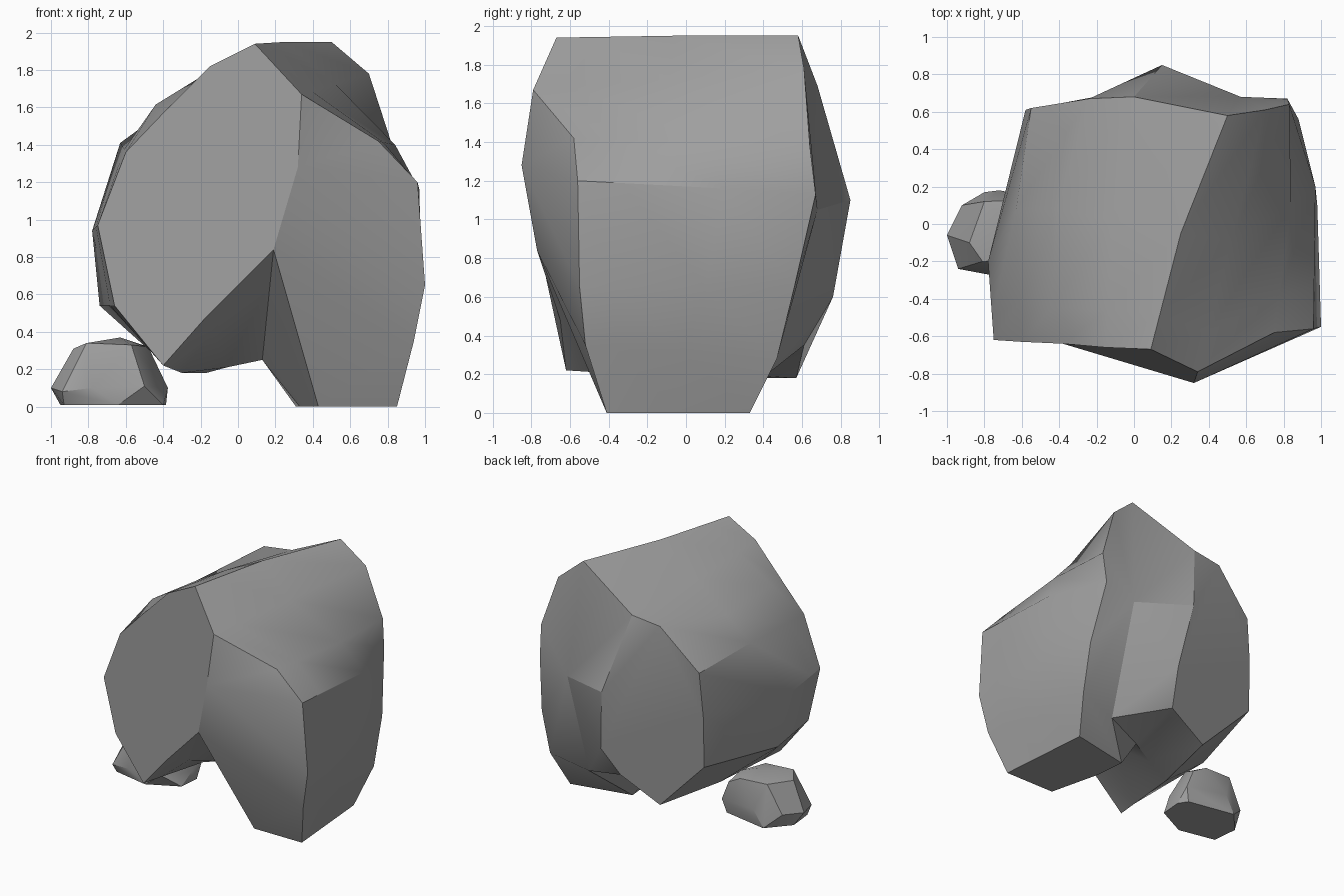
import bpy, bmesh, math
from mathutils import Vector

cube = bpy.data.objects.get("Cube")
if cube:
    bpy.data.objects.remove(cube, do_unlink=True)

GREY = (0.35, 0.35, 0.35, 1)
rock_mat = bpy.data.materials.new("stone grey")
rock_mat.use_nodes = True
rock_mat.diffuse_color = GREY
rock_mat.node_tree.nodes["Principled BSDF"].inputs["Base Color"].default_value = GREY


def finish(name, bm, angle):
    """Turn a bmesh into a shaded stone object."""
    bmesh.ops.recalc_face_normals(bm, faces=bm.faces)
    mesh = bpy.data.meshes.new(name)
    bm.to_mesh(mesh)
    bm.free()
    mesh.materials.append(rock_mat)
    obj = bpy.data.objects.new(name, mesh)
    bpy.context.collection.objects.link(obj)
    bpy.ops.object.select_all(action='DESELECT')
    obj.select_set(True)
    bpy.context.view_layer.objects.active = obj
    bpy.ops.object.shade_smooth_by_angle(angle=math.radians(angle))
    return obj


# Boulder outline, clockwise from the crest: front, middle and back sections
front = [Vector(p) for p in (
    (.09, -.67, 1.94), (.34, -.79, 1.67), (.75, -.58, 1.42), (.96, -.56, 1.2),
    (1, -.55, .65), (.94, -.52, .35), (.85, -.41, 0), (.43, -.41, 0),
    (.19, -.77, .84), (-.17, -.65, .48), (-.4, -.62, .22), (-.66, -.6, .54),
    (-.75, -.62, .97), (-.6, -.63, 1.36), (-.38, -.64, 1.59), (-.15, -.66, 1.82))]
back = [Vector(p) for p in (
    (.5, .58, 1.95), (.7, .61, 1.78), (.83, .64, 1.38), (.82, .67, 1.13),
    (.88, .56, .65), (.87, .47, .28), (.79, .33, 0), (.31, .23, 0),
    (.56, .42, .2), (.15, .61, .35), (-.17, .57, .18), (-.58, .6, .6),
    (-.58, .61, 1), (-.55, .62, 1.35), (-.24, .67, 1.66), (0, .68, 1.69))]
middle = [(a + b) / 2 for a, b in zip(front, back)]
bulges = {0: (.25, -.05, 1.95), 2: (.84, .1, 1.4), 3: (.97, .2, 1.16), 4: (.98, .1, .65),
          7: (.33, 0, 0), 8: (.13, .18, .25), 9: (-.06, .1, .21), 10: (-.3, 0, .18),
          11: (-.74, -.1, .54), 12: (-.78, -.2, .94), 13: (-.63, .08, 1.41),
          14: (-.41, .08, 1.57), 15: (-.12, .02, 1.75)}
for i, co in bulges.items():
    middle[i] = Vector(co)

# Raised lip just behind the front edge
lip = [a.lerp(m, .3) for a, m in zip(front, middle)]
lip[14] = Vector((-.44, -.45, 1.615))

bm = bmesh.new()
rings = [[bm.verts.new(p) for p in ring] for ring in (front, lip, middle, back)]
n = len(front)
for a, b in zip(rings, rings[1:]):
    for i in range(n):
        j = (i + 1) % n
        if i == 8:      # keep the arch roof folded away from the leg
            bm.faces.new((a[i], a[j], b[j]))
            bm.faces.new((a[i], b[j], b[i]))
        else:
            bm.faces.new((a[i], a[j], b[j], b[i]))

# Front cap: flat slab on one side of the ridge, rounded leg on the other
f, b = rings[0], rings[-1]
brow = bm.verts.new((.32, -.85, 1.28))
bm.faces.new(f[8:] + [f[0], f[1], brow])
for face in ((f[1], f[2], brow), (f[2], f[3], brow), (f[3], f[4], brow),
             (f[4], f[8], brow), (f[4], f[5], f[8]), (f[5], f[6], f[7], f[8])):
    bm.faces.new(face)

# Back cap: slab on one side of a raised spine, shallow hollow and leg on the other
spine = bm.verts.new((.15, .85, 1.1))
low_spine = bm.verts.new((.22, .76, .6))
hollow = bm.verts.new((.57, .68, 1.05))
bm.faces.new(b[9:15] + [spine, low_spine])
bm.faces.new((b[14], b[15], spine))
for i, j in ((15, 0), (0, 1), (1, 2), (2, 3), (3, 4), (4, 5), (5, 8)):
    bm.faces.new((b[i], b[j], hollow))
bm.faces.new((b[15], hollow, spine))
bm.faces.new((hollow, low_spine, spine))
bm.faces.new((hollow, b[8], low_spine))
bm.faces.new((b[8], b[9], low_spine))
bm.faces.new(b[5:9])
finish("arched_boulder", bm, 26)

# Small stone beside the boulder
points = [(-.95, 0, .01), (-.93, -.2, .01), (-.64, -.26, .01), (-.4, -.14, .01),
          (-.385, .03, .01), (-.43, .1, .01), (-.8, .17, .01),
          (-1, -.06, .1), (-.94, -.24, .08), (-.78, -.27, .1), (-.5, -.25, .11),
          (-.375, -.05, .1), (-.4, .12, .12), (-.72, .18, .14), (-.92, .1, .12),
          (-.88, -.1, .31), (-.81, -.2, .34), (-.57, -.19, .33), (-.48, 0, .32),
          (-.46, .12, .27), (-.57, .13, .33), (-.8, .12, .34), (-.63, -.03, .37)]
bm = bmesh.new()
for p in points:
    bm.verts.new(p)
bmesh.ops.convex_hull(bm, input=bm.verts)
finish("small_stone", bm, 30)
